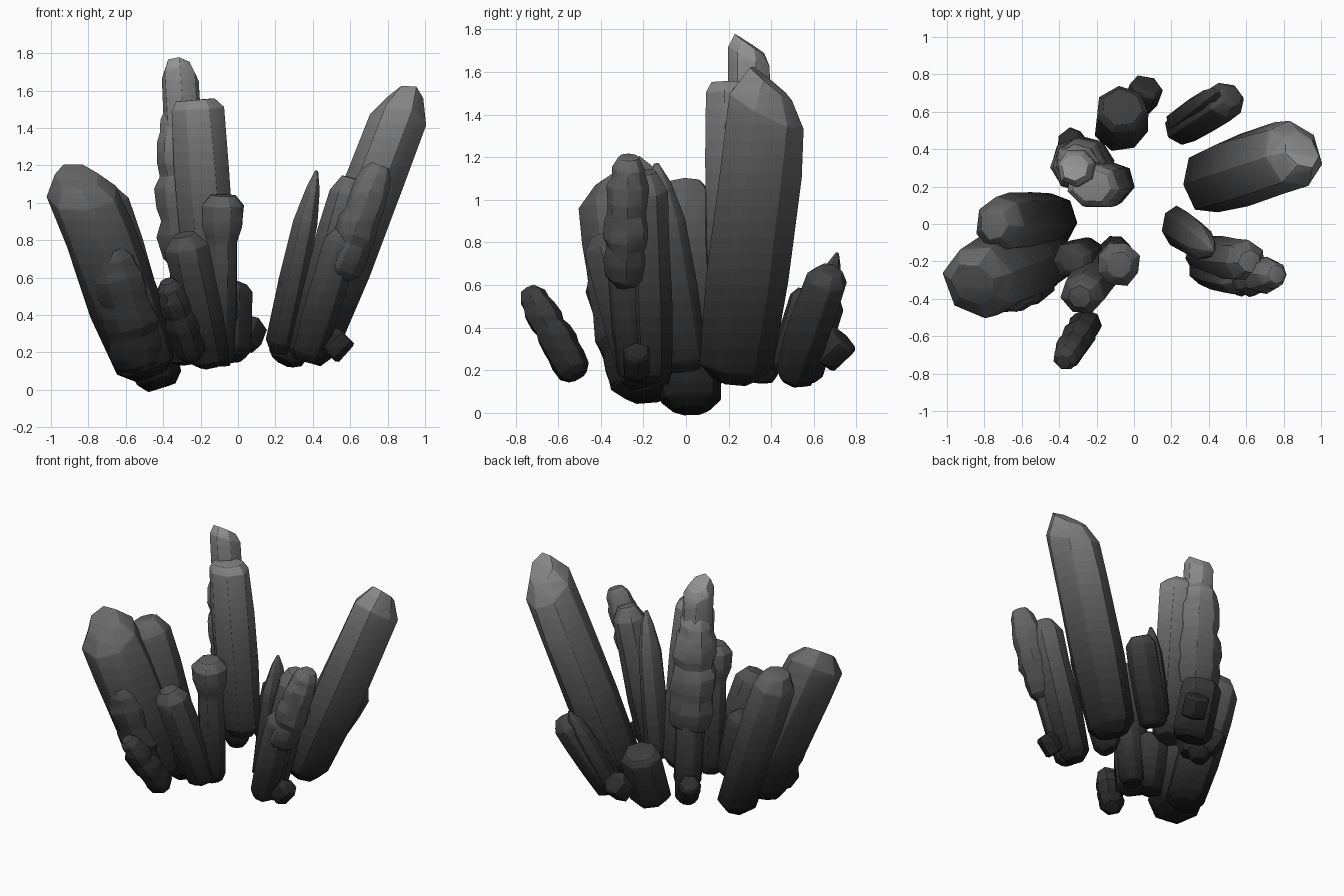
import bpy, bmesh, math, random
from mathutils import Vector

if "Cube" in bpy.data.objects:
    bpy.data.objects.remove(bpy.data.objects["Cube"])

random.seed(4)

# (height fraction, radius fraction) outlines for the crystal kinds
PLAIN = [(0, .55), (.05, .9), (.35, 1), (.7, 1), (.91, .97), (1, .55)]
FLAT = [(0, .6), (.05, .9), (.4, 1), (.7, 1), (.96, .95), (1, .7)]
POINTED = [(0, .6), (.06, 1), (.4, 1), (.72, .85), (.9, .5), (1, .12)]
CLUB = [(0, .5), (.06, .72), (.4, .75), (.72, .72), (.82, .98), (.94, 1), (1, .6)]
STUB = [(0, .8), (.1, 1), (.9, 1), (1, .8)]
LUMPY = [(0, .55), (.07, .9), (.2, 1), (.3, .92), (.38, 1.02), (.5, .98),
         (.57, .87), (.65, .95), (.78, .9), (.84, .78), (.92, .74), (1, .45)]

# stone tones, dark at the ground and paler towards the tips
STEP = .075
TONES = []
for i in range(24):
    level = .11 + .3 * (i + .5) * STEP
    tone = .8 * level ** 2.2
    mat = bpy.data.materials.new(f"stone_tone_{i}")
    mat.diffuse_color = (tone, tone, tone, 1)
    mat.use_nodes = True
    mat.node_tree.nodes["Principled BSDF"].inputs["Base Color"].default_value = mat.diffuse_color
    TONES.append(mat)


def paint_by_height(me):
    """Cut the mesh into level bands and give each band its tone."""
    bm = bmesh.new()
    bm.from_mesh(me)
    for i in range(1, len(TONES)):
        geom = bm.verts[:] + bm.edges[:] + bm.faces[:]
        bmesh.ops.bisect_plane(bm, geom=geom, dist=1e-5, plane_co=(0, 0, i * STEP), plane_no=(0, 0, 1))
    for mat in TONES:
        me.materials.append(mat)
    for f in bm.faces:
        z = f.calc_center_median().z
        f.material_index = max(0, min(len(TONES) - 1, int(z / STEP)))
    bm.to_mesh(me)
    bm.free()


def crystal(name, base, top, rx, ry, outline=PLAIN, sides=7, jitter=.05, slant=(0, 0)):
    """Faceted prism swept from base to top with elliptical section and slanted cap."""
    base, top = Vector(base), Vector(top)
    axis = top - base
    d = axis.normalized()
    v = (Vector((0, 1, 0)) - d * d.y).normalized()
    u = v.cross(d)
    phase = random.random() * math.tau / sides
    verts, faces = [], []
    n = len(outline)
    for i, (t, r) in enumerate(outline):
        for k in range(sides):
            a = phase + math.tau * k / sides
            s = 1.05 * r * (1 + random.uniform(-jitter, jitter))
            p = base + axis * t + u * (rx * s * math.cos(a)) + v * (ry * s * math.sin(a))
            if i >= n - 2:
                p += d * (slant[0] * rx * math.cos(a) + slant[1] * ry * math.sin(a))
            verts.append(p)
    for i in range(n - 1):
        for k in range(sides):
            j = (k + 1) % sides
            faces.append((i * sides + k, i * sides + j, (i + 1) * sides + j, (i + 1) * sides + k))
    faces.append(tuple(reversed(range(sides))))
    faces.append(tuple((n - 1) * sides + k for k in range(sides)))
    me = bpy.data.meshes.new(name)
    me.from_pydata(verts, [], faces)
    paint_by_height(me)
    ob = bpy.data.objects.new(name, me)
    bpy.context.collection.objects.link(ob)
    for o in bpy.context.selected_objects:
        o.select_set(False)
    ob.select_set(True)
    bpy.context.view_layer.objects.active = ob
    bpy.ops.object.shade_smooth_by_angle(angle=math.radians(80))
    # softened edges
    bev = ob.modifiers.new("soft_edges", 'BEVEL')
    bev.width = min(rx, ry) * .15
    bev.segments = 2
    bev.limit_method = 'ANGLE'
    bev.angle_limit = math.radians(22)
    return ob


# left cluster
crystal("left_large_crystal", (-.47, -.16, .08), (-.86, -.32, 1.14), .185, .205, slant=(-.2, .3))
crystal("left_lumpy_crystal", (-.51, -.24, .1), (-.68, -.4, .75), .15, .12, LUMPY, 8, .07)
crystal("left_back_crystal", (-.41, .02, .01), (-.75, 0, 1.08), .135, .15)

# tall central column
crystal("tall_crystal", (-.125, .22, .32), (-.225, .205, 1.55), .145, .125, FLAT)
crystal("tall_tip_crystal", (-.22, .31, .2), (-.315, .3, 1.73), .1, .1, FLAT, slant=(-.1, -.5))
crystal("tall_lumpy_crystal", (-.26, .32, .65), (-.31, .32, 1.52), .15, .14, LUMPY, 8, .07)
crystal("tall_back_crystal", (-.26, .36, .14), (-.29, .36, .95), .09, .08)

# right cluster
crystal("right_large_crystal", (.37, .22, .16), (.895, .395, 1.55), .155, .185, slant=(.1, -.4))
crystal("right_front_crystal", (.36, -.17, .15), (.62, -.2, 1.13), .11, .11)
crystal("right_lumpy_crystal", (.53, -.28, .6), (.76, -.27, 1.2), .11, .1, LUMPY, 8, .08)
crystal("right_lower_crystal", (.36, -.24, .16), (.57, -.29, .85), .095, .09)
crystal("right_pointed_crystal", (.215, 0, .2), (.42, -.14, 1.17), .075, .105, POINTED)

# front crystals
crystal("front_crystal", (-.14, -.2, .13), (-.29, -.39, .83), .115, .11)
crystal("front_inner_crystal", (-.25, -.16, .14), (-.33, -.2, .6), .11, .1)
crystal("front_club_crystal", (-.1, -.14, .13), (-.08, -.22, 1.04), .112, .115, CLUB, 8)
crystal("front_small_crystal", (-.24, -.51, .17), (-.38, -.74, .58), .085, .085, LUMPY, 7)

# back crystals
crystal("back_block_crystal", (-.07, .5, .17), (-.065, .62, .56), .135, .125, STUB)
crystal("back_right_crystal", (.24, .5, .15), (.52, .68, .67), .11, .1, PLAIN, 7)
crystal("back_right_point", (.23, .54, .2), (.45, .71, .75), .075, .065, POINTED, 6)

# loose stubs
for name, c, h, r in (("back_stub", (.05, .69, .3), (.02, .05, .05), .085),
                      ("right_stub", (.53, -.23, .24), (.05, .0, .05), .065),
                      ("column_stub", (-.32, .42, .28), (-.03, .04, .06), .072)):
    c, h = Vector(c), Vector(h)
    crystal(name, c - h, c + h, r, r, STUB, 6)
